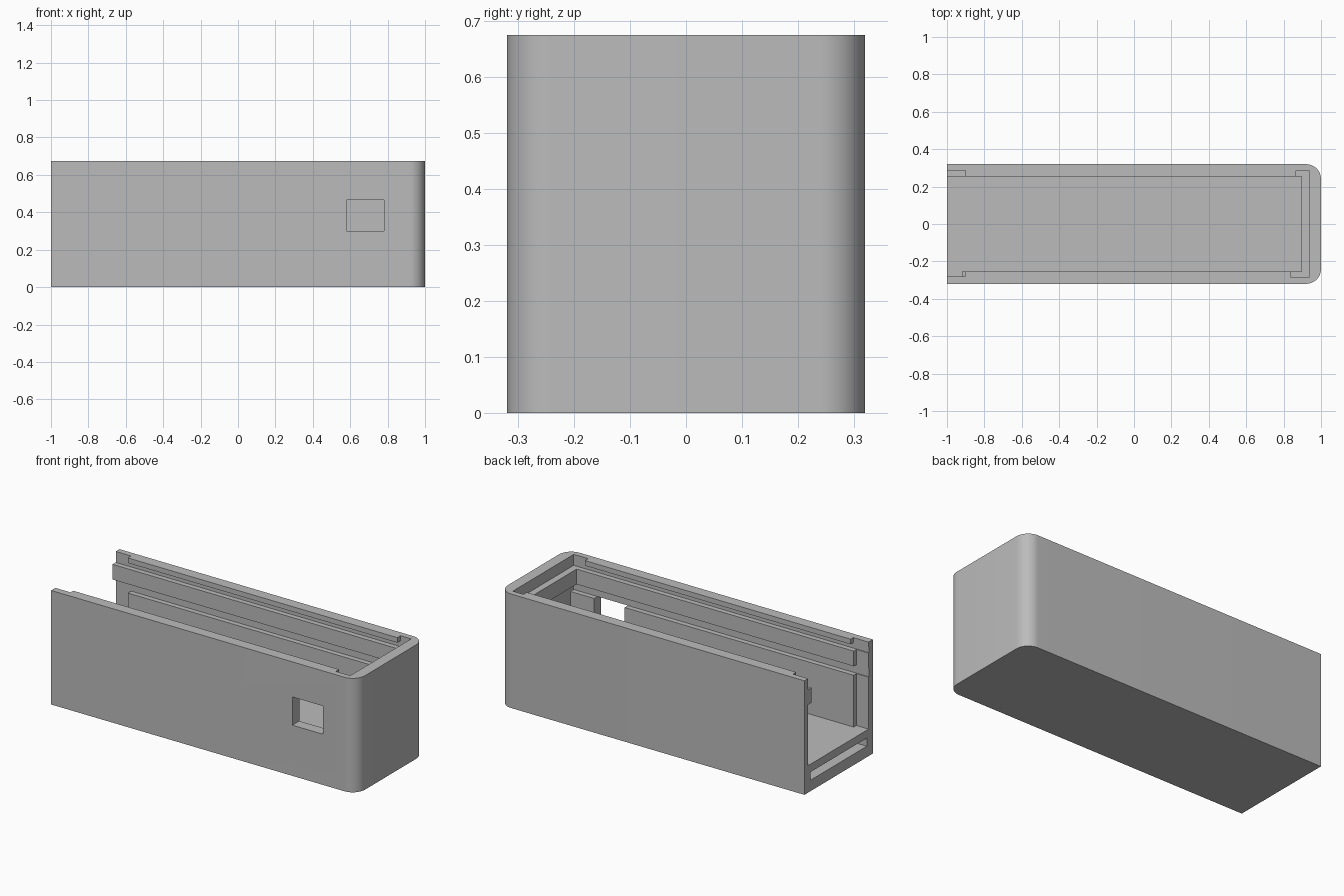
import bpy, bmesh, math

cube = bpy.data.objects.get("Cube")
if cube:
    bpy.data.objects.remove(cube, do_unlink=True)

grey = bpy.data.materials.new("plain grey")
grey.use_nodes = True
colour = (0.5, 0.5, 0.5, 1)
grey.diffuse_color = colour
grey.node_tree.nodes["Principled BSDF"].inputs["Base Color"].default_value = colour


def block(name, x, y, z, rounded=(), radius=0.08):
    """Box over the given ranges; rounded lists the (x, y) side signs of soft upright edges."""
    bm = bmesh.new()
    bmesh.ops.create_cube(bm, size=1)
    for v in bm.verts:
        for axis, span in enumerate((x, y, z)):
            v.co[axis] = span[v.co[axis] > 0]
    mid_y = sum(y) / 2
    soft = []
    for e in bm.edges:
        a, b = (v.co for v in e.verts)
        if abs(a.z - b.z) > 1e-4 and a.x == x[1]:
            if (1 if a.y > mid_y else -1) in rounded:
                soft.append(e)
    if soft:
        bmesh.ops.bevel(bm, geom=soft, offset=radius, segments=12, profile=0.5, affect='EDGES')
    mesh = bpy.data.meshes.new(name)
    bm.to_mesh(mesh)
    bm.free()
    obj = bpy.data.objects.new(name, mesh)
    bpy.context.collection.objects.link(obj)
    mesh.materials.append(grey)
    return obj


# Outer shell with two rounded corners at the closed end
case = block("case_body", (-1, 1), (-0.32, 0.32), (0, 0.675), rounded=(-1, 1))

FLOOR, PANEL_TOP, RAIL_LOW, RAIL_TOP, LIP = 0.16, 0.467, 0.52, 0.61, 0.645
INNER, OUTER, END, OPEN, ABOVE = 0.255, 0.285, 0.935, -1.1, 0.8

cutters = [
    # main cavity between the rails
    block("cavity_cutter", (OPEN, 0.895), (-INNER, INNER), (FLOOR, ABOVE)),
    # deeper end below the end ledge
    block("end_cutter", (0.5, END), (-INNER, INNER), (FLOOR, 0.5)),
    # groove between panels and rails
    block("lower_groove_cutter", (OPEN, END), (-OUTER, OUTER), (PANEL_TOP, RAIL_LOW)),
    # sliding lid groove under the lip
    block("lid_groove_cutter", (OPEN, END), (-OUTER, OUTER), (RAIL_TOP, LIP), rounded=(-1,)),
    # lip cut away at the closed end
    block("lip_end_front_cutter", (0.84, END), (-OUTER, 0), (RAIL_TOP, ABOVE), rounded=(-1,)),
    block("lip_end_back_cutter", (0.865, END), (-0.1, OUTER), (RAIL_TOP, ABOVE)),
    # thinner walls at the open end
    block("open_front_cutter", (OPEN, -0.92), (-0.28, 0), (FLOOR, ABOVE)),
    block("open_back_cutter", (OPEN, -0.9), (0, OUTER), (FLOOR, RAIL_LOW)),
    block("lip_open_cutter", (OPEN, -0.9), (-0.28, OUTER), (RAIL_TOP, ABOVE)),
    # side window and floor slot
    block("window_cutter", (0.58, 0.78), (-0.5, -0.1), (0.3, PANEL_TOP)),
    block("slot_cutter", (OPEN, 0.9), (-0.263, 0.263), (0.065, 0.113)),
]

bpy.context.view_layer.objects.active = case
for cutter in cutters:
    cutter.hide_render = True
    mod = case.modifiers.new(cutter.name, 'BOOLEAN')
    mod.operation = 'DIFFERENCE'
    mod.solver = 'EXACT'
    mod.object = cutter
    bpy.ops.object.modifier_apply(modifier=mod.name)
for cutter in cutters:
    bpy.data.objects.remove(cutter, do_unlink=True)

bpy.ops.object.select_all(action='DESELECT')
case.select_set(True)
bpy.ops.object.shade_smooth_by_angle(angle=math.radians(30))
